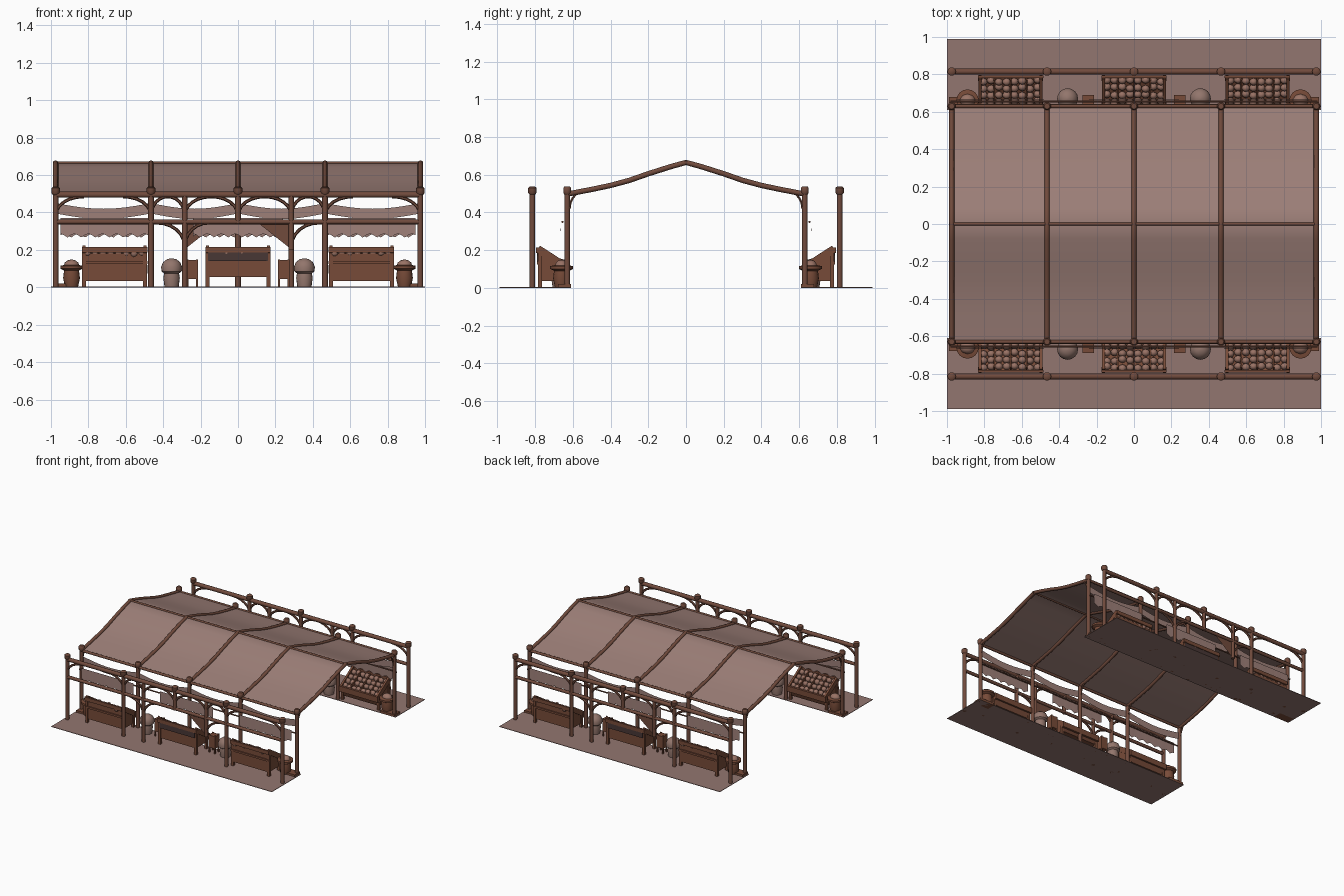
import bpy, bmesh, math, random
from mathutils import Vector, Matrix

if "Cube" in bpy.data.objects:
    bpy.data.objects.remove(bpy.data.objects["Cube"])
random.seed(4)

def mat(name, c):
    m = bpy.data.materials.new(name)
    m.diffuse_color = (*c, 1)
    m.use_nodes = True
    m.node_tree.nodes["Principled BSDF"].inputs["Base Color"].default_value = m.diffuse_color
    return m

WOOD = mat("dark_timber", (0.165, 0.070, 0.046))
STALL = mat("stall_wood", (0.185, 0.070, 0.040))
CANVAS = mat("canvas", (0.34, 0.215, 0.19))
GROUND = mat("paving", (0.29, 0.18, 0.16))
SACK = mat("sack_cloth", (0.29, 0.18, 0.15))
GOODS = mat("produce", (0.32, 0.17, 0.13))
DARK = mat("dark_cloth", (0.065, 0.038, 0.036))
front = []          # objects to repeat on the back side

class Part:
    """Collects simple shapes into one named object."""
    def __init__(self, name, material, side=True):
        self.bm, self.name, self.mat, self.side = bmesh.new(), name, material, side

    def tube(self, pts, r, n=10):
        pts, rings = [Vector(p) for p in pts], []
        for i, p in enumerate(pts):
            t = (pts[min(i + 1, len(pts) - 1)] - pts[max(i - 1, 0)]).normalized()
            u = t.cross(Vector((0, 1, 0)) if abs(t.y) < 0.8 else Vector((1, 0, 0))).normalized()
            v = t.cross(u)
            rings.append([self.bm.verts.new(p + r * (math.cos(a) * u + math.sin(a) * v))
                          for a in (2 * math.pi * k / n for k in range(n))])
        for a, b in zip(rings, rings[1:]):
            for k in range(n):
                self.bm.faces.new((a[k], a[(k + 1) % n], b[(k + 1) % n], b[k]))
        self.bm.faces.new(rings[0][::-1])
        self.bm.faces.new(rings[-1])
        return self

    def box(self, x0, x1, y0, y1, z0, z1, tilt=0):
        m = (Matrix.Translation(((x0 + x1) / 2, (y0 + y1) / 2, (z0 + z1) / 2))
             @ Matrix.Rotation(tilt, 4, 'X') @ Matrix.Diagonal((x1 - x0, y1 - y0, z1 - z0, 1)))
        bmesh.ops.create_cube(self.bm, size=1, matrix=m)
        return self

    def prism(self, profile, x0, x1):
        """Extrude a (y, z) outline along x."""
        a, b = [[self.bm.verts.new((x, y, z)) for y, z in profile] for x in (x0, x1)]
        n = len(profile)
        for k in range(n):
            self.bm.faces.new((a[k], a[(k + 1) % n], b[(k + 1) % n], b[k]))
        self.bm.faces.new(a[::-1])
        self.bm.faces.new(b)
        return self

    def lathe(self, x, y, profile, n=16):
        """Spin an (r, z) profile around a vertical axis."""
        rings = [[self.bm.verts.new((x + r * math.cos(2 * math.pi * k / n),
                                     y + r * math.sin(2 * math.pi * k / n), z))
                  for k in range(n)] for r, z in profile]
        for a, b in zip(rings, rings[1:]):
            for k in range(n):
                self.bm.faces.new((a[k], a[(k + 1) % n], b[(k + 1) % n], b[k]))
        self.bm.faces.new(rings[0][::-1])
        self.bm.faces.new(rings[-1])
        return self

    def sheet(self, rows):
        grid = [[self.bm.verts.new(p) for p in row] for row in rows]
        for a, b in zip(grid, grid[1:]):
            for k in range(len(a) - 1):
                self.bm.faces.new((a[k], a[k + 1], b[k + 1], b[k]))
        return self

    def lump(self, p, s):
        bmesh.ops.create_icosphere(self.bm, subdivisions=2, radius=1,
                                   matrix=Matrix.Translation(p) @ Matrix.Diagonal((*s, 1)))
        return self

    def done(self):
        bmesh.ops.recalc_face_normals(self.bm, faces=self.bm.faces)
        me = bpy.data.meshes.new(self.name)
        self.bm.to_mesh(me)
        self.bm.free()
        me.materials.append(self.mat)
        ob = bpy.data.objects.new(self.name, me)
        bpy.context.collection.objects.link(ob)
        if self.side:
            front.append(ob)

def arc(x0, z0, x1, z1, y, n=6):
    """Quarter curve leaving a post upright at (x0,z0), meeting a rail at (x1,z1)."""
    return [(x1 + (x0 - x1) * math.cos(a), y, z0 + (z1 - z0) * math.sin(a))
            for a in (math.pi / 2 * k / n for k in range(n + 1))]

BAYS = (-0.975, -0.465, 0, 0.465, 0.975)
YO, YI = -0.815, -0.63

# Roof canvas and rafters, full width
PROFILE = [(0, .665), (.08, .643), (.2, .605), (.3, .57), (.4, .543), (.5, .522), (.63, .497)]
span = [(-y, z) for y, z in PROFILE[:0:-1]] + PROFILE
Part("roof_canvas", CANVAS, False).sheet([[(x, y, z) for y, z in span] for x in BAYS]).done()
rafters = Part("rafters", WOOD, False)
for x in BAYS:
    rafters.tube([(x, y, z) for y, z in span], 0.014, 8)
rafters.tube([(-0.99, 0, .664), (0.99, 0, .664)], 0.009, 8).done()

# Paving strip and low sills
Part("paving_strip", GROUND).box(-1, 1, -0.99, -0.61, 0, 0.004).done()
Part("sills", STALL).box(-0.99, -0.86, -0.68, -0.61, 0, 0.02).box(0.86, 0.99, -0.68, -0.61, 0, 0.02).done()

# Outer colonnade: posts, rails and curved braces
posts = Part("outer_posts", WOOD)
for x in BAYS:
    posts.tube([(x, YO, 0.34 if x == 0 else 0), (x, YO, 0.52)], 0.015)
    posts.lathe(x, YO, [(.016, .495), (.023, .503), (.023, .53), (.015, .537)], 10)
posts.tube([(-.285, YO, 0), (-.285, YO, .49)], 0.014)
posts.tube([(.285, YO, .2), (.285, YO, .49)], 0.014).done()
rails = Part("outer_rails", WOOD)
for z, r in ((.495, .016), (.35, .013)):
    rails.tube([(-0.98, YO, z), (0.98, YO, z)], r)
rails.done()
braces = Part("outer_braces", WOOD)
stops = (-0.975, -0.465, -0.285, 0, 0.285, 0.465, 0.975)
for a, b in zip(stops, stops[1:]):
    run = min(0.15, (b - a) / 2)
    braces.tube(arc(a, .385, a + run, .485, YO), .009, 6)
    braces.tube(arc(b, .385, b - run, .485, YO), .009, 6)
for x, d in ((-.285, -.15), (-.285, .13), (.285, .15)):
    braces.tube(arc(x, .22, x + d, .345, YO), .009, 6)
braces.done()
Part("corner_gusset", WOOD).sheet([[(.10, YO, .35), (.285, YO, .35)], [(.27, YO, .215), (.285, YO, .2)]]).done()

# Inner posts carrying the roof
inner = Part("inner_posts", WOOD)
for x in BAYS:
    inner.tube([(x, YI, 0), (x, YI, .53)], 0.015)
    inner.lathe(x, YI, [(.016, .495), (.022, .503), (.022, .53), (.015, .538)], 10)
    inner.tube([(x, -.618 + .1 * (1 - math.cos(a)), .42 + .1 * math.sin(a))
                for a in (math.pi / 2 * k / 5 for k in range(6))], .007, 6)
inner.tube([(-.98, YI, .495), (.98, YI, .495)], .011, 8)
inner.tube([(-.98, -.655, .35), (.98, -.655, .35)], .006, 6).done()

# Scalloped valances and slack cloth above them
val, slack = Part("valances", CANVAS), Part("slack_cloth", CANVAS)
for x0, x1 in ((-.95, -.48), (-.24, .24), (.48, .95)):
    xs = [x0 + (x1 - x0) * k / 48 for k in range(49)]
    val.sheet([[(x, -.665, .37) for x in xs],
               [(x, -.668, .265 + .02 * abs(math.cos(math.pi * (x - x0) / .075))) for x in xs]])
for a, b in zip(BAYS, BAYS[1:]):
    ts = [k / 12 for k in range(13)]
    slack.sheet([[(a + (b - a) * t, -.628, z - .03 * math.sin(math.pi * t)) for t in ts] for z in (.45, .395)])
val.done()
slack.done()

# Market stalls, sloping towards the hall
stalls, goods = Part("stalls", STALL), Part("produce", GOODS)
ANG = -math.atan2(.10, .155)
for cx in (-.66, 0, .66):
    x0, x1 = cx - .175, cx + .175
    low = .055 if cx == 0 else .035
    stalls.prism([(-.78, .18), (-.78, low), (-.645, low), (-.625, .085)], x0 + .01, x1 - .01)
    for x in (x0 + .012, x1 - .012):
        for y, h in ((-.775, .2), (-.645, .1)):
            stalls.box(x - .01, x + .01, y - .01, y + .01, 0, h)
        stalls.box(x - .008, x + .008, -.80, -.61, .135, .175, ANG)
    for k in range(1, 4):                      # tray dividers
        stalls.box(x0 + k * .0875 - .004, x0 + k * .0875 + .004, -.79, -.62, .135, .165, ANG)
    stalls.box(x0, x1, -.795, -.78, .185, .215)
    stalls.box(x0, x1, -.632, -.615, .075, .12)
    if cx:
        stalls.box(x0, x1, -.79, -.78, .125, .14)
    for i in range(8):                         # heaped produce
        for j in range(4):
            y = -.765 + j * .037
            z = .195 + (-.775 - y) * .62
            goods.lump((x0 + .03 + i * .0415, y + random.uniform(-.006, .006), z - .005),
                       (.022, .02, random.uniform(.018, .028)))
stalls.done()
goods.done()
Part("centre_stall_cloth", DARK).box(-.16, .16, -.789, -.781, .14, .185).done()

# Sacks, crates and pots between the stalls
sacks, crates, pots = Part("sacks", SACK), Part("crates", STALL), Part("pots", STALL)
fill = Part("pot_contents", GOODS)
for s in (-1, 1):
    sacks.lathe(s * .355, -.67, [(.038, .003), (.044, .05), (.04, .075), (.054, .085), (.056, .11),
                                 (.045, .135), (.025, .15), (.004, .155)])
    x = s * .245
    crates.box(x - .03, x + .03, -.69, -.635, .045, .145)
    for dx in (-.025, .025):
        for y in (-.685, -.64):
            crates.box(x + dx - .005, x + dx + .005, y - .005, y + .005, 0, .15)
    pots.lathe(s * .89, -.66, [(.035, .003), (.045, .05), (.04, .09), (.06, .1), (.06, .115), (.035, .12)])
    fill.lump((s * .89, -.66, .115), (.042, .036, .034))
for p in (sacks, crates, pots, fill):
    p.done()

# Back side is the front turned half way round
for ob in front:
    twin = ob.copy()
    twin.name = "back_" + ob.name
    ob.name = "front_" + ob.name
    twin.rotation_euler.z = math.pi
    bpy.context.collection.objects.link(twin)

for ob in bpy.data.objects:
    ob.select_set(True)
bpy.context.view_layer.objects.active = bpy.data.objects["roof_canvas"]
bpy.ops.object.shade_smooth_by_angle(angle=math.radians(46))
